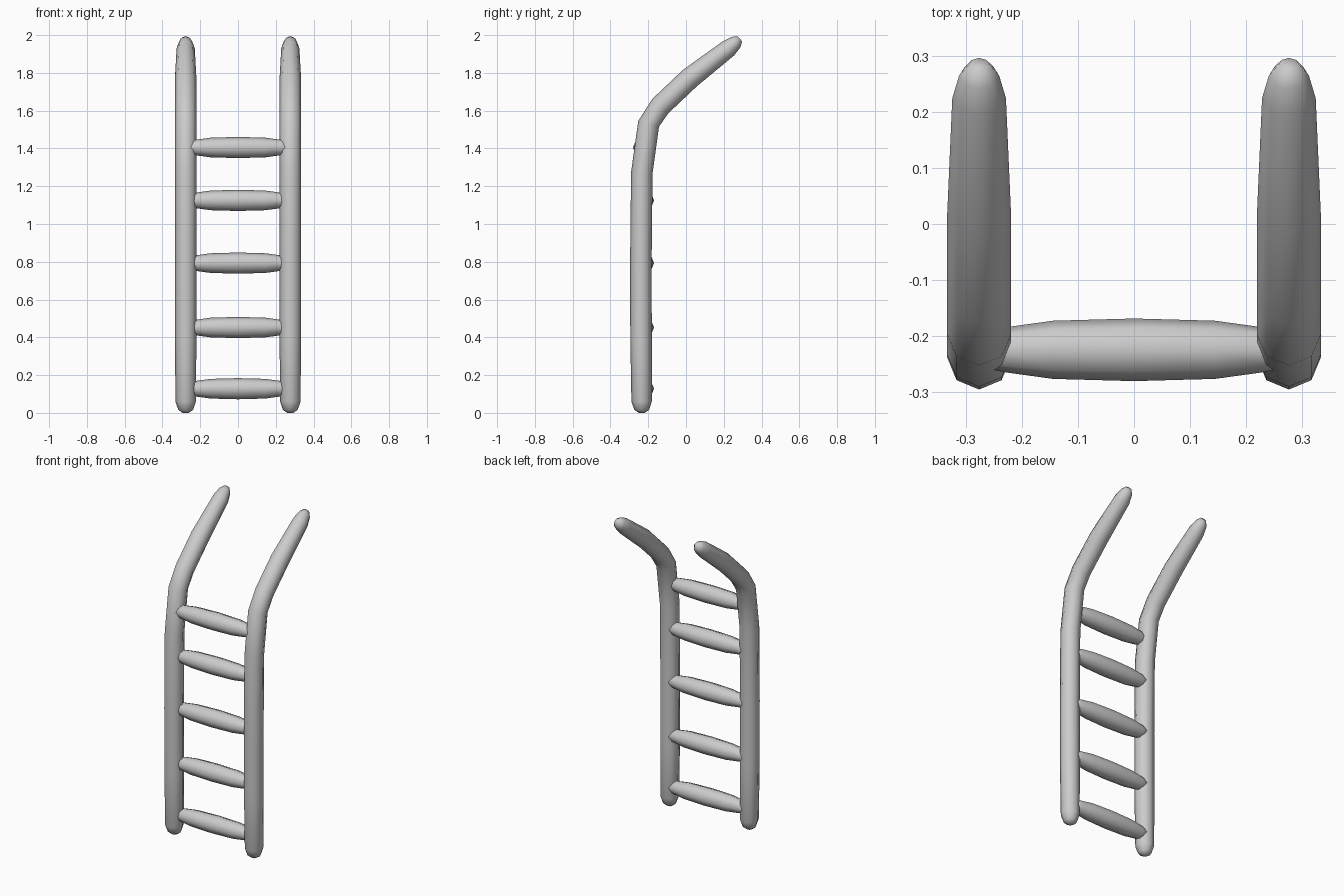
import bpy, bmesh
from math import cos, sin, pi
from mathutils import Vector

if "Cube" in bpy.data.objects:
    bpy.data.objects.remove(bpy.data.objects["Cube"])

grey = bpy.data.materials.new("light_grey")
grey.use_nodes = True
grey.diffuse_color = (0.6, 0.6, 0.6, 1)
grey.node_tree.nodes["Principled BSDF"].inputs["Base Color"].default_value = (0.6, 0.6, 0.6, 1)


def loft(name, points, side, sides=8):
    """Skin a tube along (position, radius) points; side is a fixed cross axis."""
    bm = bmesh.new()
    side = Vector(side)
    centres = [Vector(p) for p, r in points]
    rings = []
    for i, (p, r) in enumerate(points):
        before = centres[max(i - 1, 0)]
        after = centres[min(i + 1, len(points) - 1)]
        across = (after - before).normalized().cross(side)
        angles = [2 * pi * k / sides for k in range(sides)]
        rings.append([bm.verts.new(centres[i] + r * (side * cos(a) + across * sin(a)))
                      for a in angles])
    for lower, upper in zip(rings, rings[1:]):
        for k in range(sides):
            n = (k + 1) % sides
            bm.faces.new((lower[k], lower[n], upper[n], upper[k]))
    # Rounded ends close on a small cap
    bm.faces.new(rings[0])
    bm.faces.new(rings[-1])
    bmesh.ops.recalc_face_normals(bm, faces=bm.faces)
    for f in bm.faces:
        f.smooth = True
    mesh = bpy.data.meshes.new(name)
    bm.to_mesh(mesh)
    bm.free()
    mesh.materials.append(grey)
    obj = bpy.data.objects.new(name, mesh)
    bpy.context.collection.objects.link(obj)
    return obj


# Side rails: upright below, bending backward at the top (y, z, radius)
rail_path = [(-0.234, 0, 0.016), (-0.234, 0.016, 0.039), (-0.235, 0.06, 0.054),
             (-0.238, 0.4, 0.057), (-0.239, 0.8, 0.057), (-0.234, 1.27, 0.057),
             (-0.198, 1.53, 0.057), (-0.136, 1.624, 0.057), (0.02, 1.772, 0.057),
             (0.225, 1.93, 0.048), (0.265, 1.963, 0.036), (0.285, 1.981, 0.018)]
for name, x in (("left_rail", 0.277), ("right_rail", -0.277)):
    loft(name, [((x, y, z), r) for y, z, r in rail_path], (1, 0, 0))

# Rungs: slightly swollen in the middle, tapered into the rails
half = [(0, 0.056), (0.145, 0.052), (0.225, 0.041), (0.262, 0.034), (0.28, 0.015)]
rung_profile = [(-x, r) for x, r in reversed(half[1:])] + half
for i, z in enumerate((0.128, 0.452, 0.793, 1.125, 1.405)):
    loft(f"rung_{i + 1}", [((x, -0.225, z), r) for x, r in rung_profile], (0, 1, 0))
